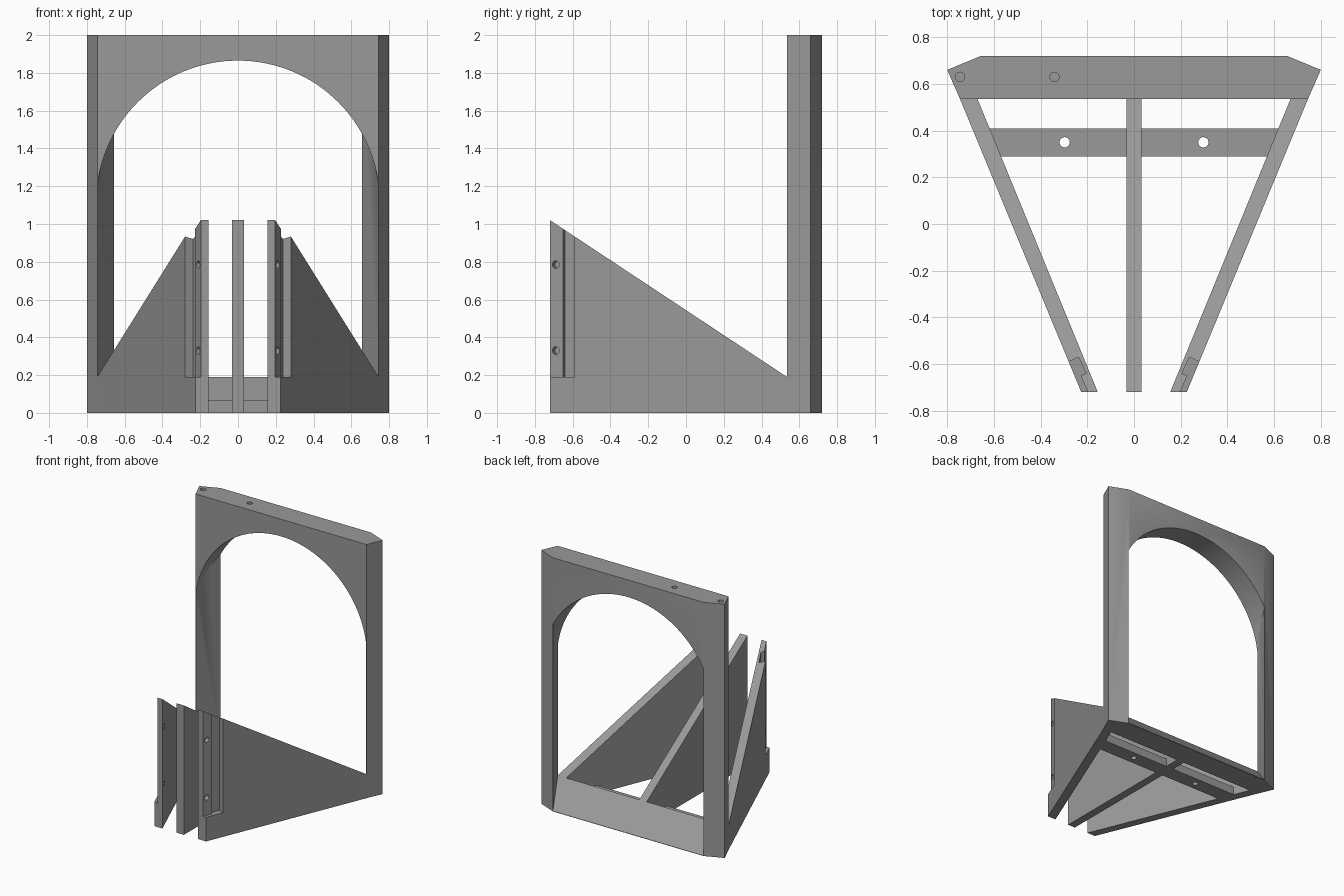
import bpy, bmesh, math
from mathutils import Vector, Matrix

if "Cube" in bpy.data.objects:
    bpy.data.objects.remove(bpy.data.objects["Cube"])

grey = bpy.data.materials.new("plain grey")
grey.diffuse_color = (0.32, 0.32, 0.32, 1)
grey.use_nodes = True
grey.node_tree.nodes["Principled BSDF"].inputs["Base Color"].default_value = grey.diffuse_color


def add(name, bm):
    bmesh.ops.recalc_face_normals(bm, faces=bm.faces)
    me = bpy.data.meshes.new(name)
    bm.to_mesh(me)
    bm.free()
    me.materials.append(grey)
    ob = bpy.data.objects.new(name, me)
    bpy.context.collection.objects.link(ob)
    return ob


def prism(name, ring_a, ring_b, slope=None):
    """Join two matching rings of points; optionally slice off the top."""
    bm = bmesh.new()
    a = [bm.verts.new(p) for p in ring_a]
    b = [bm.verts.new(p) for p in ring_b]
    bm.faces.new(a)
    bm.faces.new(b)
    n = len(a)
    for i in range(n):
        j = (i + 1) % n
        bm.faces.new((a[i], a[j], b[j], b[i]))
    if slope:
        geom = bm.verts[:] + bm.edges[:] + bm.faces[:]
        bmesh.ops.bisect_plane(bm, geom=geom, plane_co=slope[0],
                               plane_no=slope[1], clear_outer=True)
        bmesh.ops.holes_fill(bm, edges=[e for e in bm.edges if e.is_boundary])
    return add(name, bm)


def plan(name, pts, z0, z1, slope=None):
    return prism(name, [(x, y, z0) for x, y in pts],
                 [(x, y, z1) for x, y in pts], slope)


def rod(name, centre, axis, radius, length):
    bm = bmesh.new()
    rot = Vector(axis).to_track_quat('Z', 'Y').to_matrix().to_4x4()
    bmesh.ops.create_cone(bm, cap_ends=True, segments=24, radius1=radius,
                          radius2=radius, depth=length,
                          matrix=Matrix.Translation(centre) @ rot)
    return add(name, bm)


def apply_mods(ob):
    dg = bpy.context.evaluated_depsgraph_get()
    me = bpy.data.meshes.new_from_object(ob.evaluated_get(dg))
    ob.modifiers.clear()
    ob.data = me


def carve(ob, cutters, op='DIFFERENCE'):
    for c in cutters:
        m = ob.modifiers.new("cut", 'BOOLEAN')
        m.operation, m.solver, m.object = op, 'EXACT', c
    apply_mods(ob)
    for c in cutters:
        bpy.data.objects.remove(c)


FRONT, BACK, SILL = 0.535, 0.72, 0.19

# upright frame with chamfered back corners
half = [(0.745, FRONT), (0.8, 0.66), (0.655, BACK)]
frame = plan("arch_frame", half + [(-x, y) for x, y in reversed(half)], 0, 2)


# opening: narrows toward the back, with a sill sloping down, under a round arch
def opening_ring(y):
    t = (y - FRONT) / (BACK - FRONT)
    w, z = 0.743 - 0.086 * t, SILL - 0.187 * t
    return [(-w, y, z), (w, y, z), (w, y, 2.5), (-w, y, 2.5)]


opening = prism("opening_cutter", opening_ring(0.5), opening_ring(0.76))
arc = [(0.75 * math.cos(a), 1.115 + 0.75 * math.sin(a))
       for a in (math.pi * i / 64 for i in range(65))]
arch = [(0.75, -0.5)] + arc + [(-0.75, -0.5)]
arch_cut = prism("arch_cutter", [(x, 0.4, z) for x, z in arch],
                 [(x, 0.9, z) for x, z in arch])
carve(opening, [arch_cut], 'INTERSECT')
carve(frame, [opening] + [rod("pin_hole", (x, 0.63, 2), (0, 0, 1), 0.02, 0.2)
                          for x in (-0.745, -0.34)])

# sloping top shared by all three fins
slope = (Vector((0, FRONT, SILL)), Vector((0, 0.83, 1.255)))
NOSE = -0.72

# middle fin
plan("centre_fin", [(-0.032, NOSE), (0.032, NOSE), (0.032, FRONT),
                    (-0.032, FRONT)], 0, 1.2, slope)

# splayed side fins with stepped mounting recess and bolt holes
fins = plan("side_fins", [(0.155, NOSE), (0.226, NOSE), (0.745, FRONT),
                          (0.67, FRONT)], 0, 1.2, slope)
recess = plan("recess_cutter", [(0.188, -0.74), (0.228, -0.65), (0.205, -0.64),
                                (0.237, -0.57), (0.32, -0.608),
                                (0.27, -0.74)], SILL, 1.4)
carve(fins, [recess] + [rod("bolt_hole", (0.2, -0.685, z), (0.923, -0.384, 0),
                            0.02, 0.3) for z in (0.33, 0.785)])
fins.modifiers.new("mirror", 'MIRROR').use_mirror_merge = False
apply_mods(fins)

# low crossbar with two screw holes
bar = plan("crossbar", [(-0.575, 0.29), (0.575, 0.29), (0.625, 0.41),
                        (-0.625, 0.41)], 0, 0.065)
carve(bar, [rod("screw_hole", (x, 0.35, 0.03), (0, 0, 1), 0.022, 0.3)
            for x in (-0.297, 0.297)])

for ob in (frame, fins, bar):
    bpy.ops.object.select_all(action='DESELECT')
    ob.select_set(True)
    bpy.context.view_layer.objects.active = ob
    bpy.ops.object.shade_smooth_by_angle(angle=math.radians(30))
